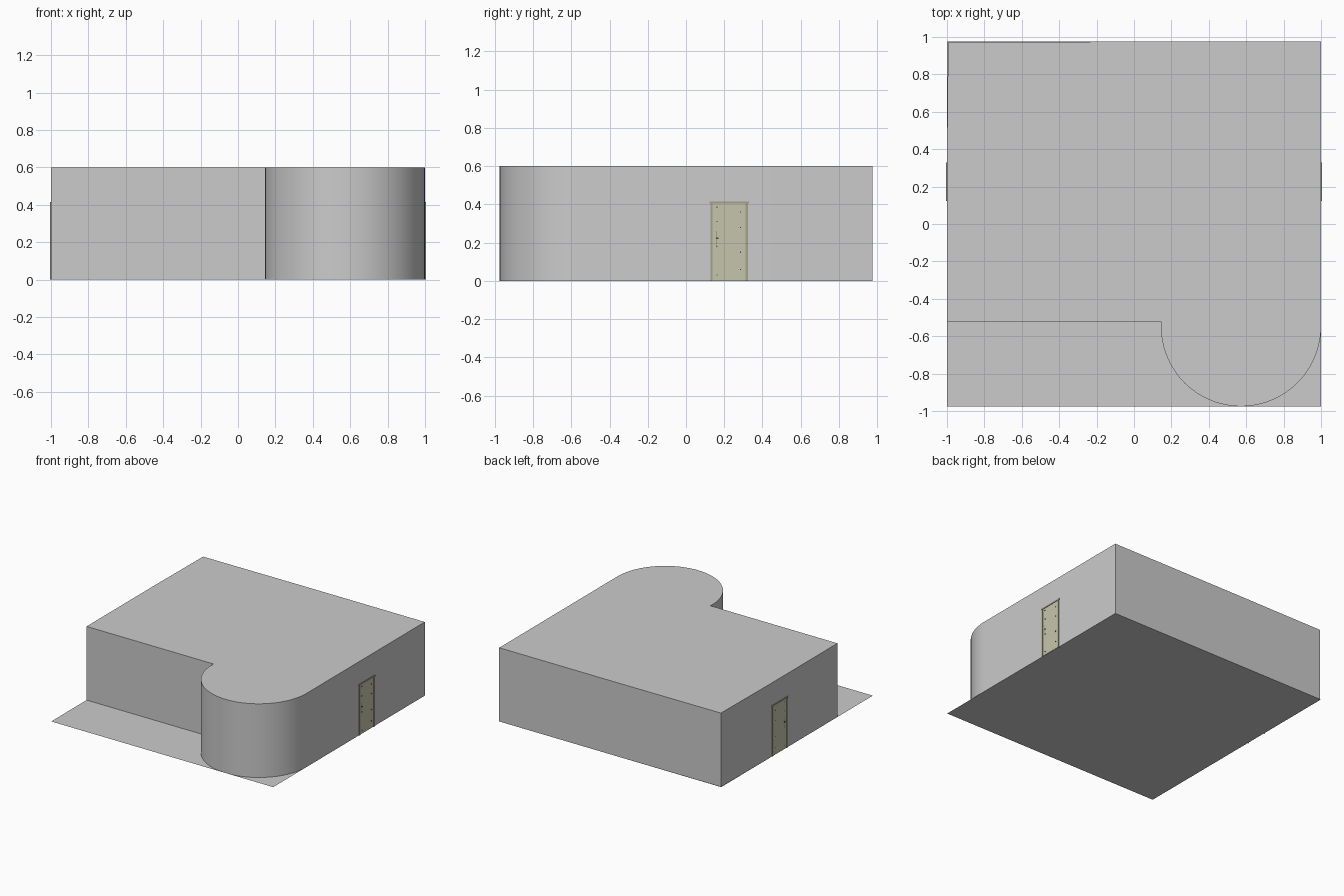
import bpy, bmesh, math

if "Cube" in bpy.data.objects:
    bpy.data.objects.remove(bpy.data.objects["Cube"])


def material(name, rgb):
    m = bpy.data.materials.new(name)
    m.diffuse_color = (*rgb, 1)
    m.use_nodes = True
    m.node_tree.nodes["Principled BSDF"].inputs["Base Color"].default_value = m.diffuse_color
    return m


GREY = material("wall grey", (0.6, 0.6, 0.6))
BEIGE = material("door beige", (0.56, 0.56, 0.42))
OLIVE = material("frame olive", (0.36, 0.36, 0.25))
DARK = material("hardware dark", (0.06, 0.06, 0.05))


def finish(name, bm, mat):
    me = bpy.data.meshes.new(name)
    bm.to_mesh(me)
    bm.free()
    me.materials.append(mat)
    ob = bpy.data.objects.new(name, me)
    bpy.context.collection.objects.link(ob)
    return ob


def box(name, lo, hi, mat):
    bm = bmesh.new()
    bmesh.ops.create_cube(bm, size=1)
    for v in bm.verts:
        v.co = [(a + b) / 2 + c * (b - a) for a, b, c in zip(lo, hi, v.co)]
    return finish(name, bm, mat)


# Ground slab: a single flat sheet
bm = bmesh.new()
bm.faces.new([bm.verts.new(p) for p in
              [(-1, -0.975, 0), (1, -0.975, 0), (1, 0.975, 0), (-1, 0.975, 0)]])
finish("ground_sheet", bm, GREY)

# Building: straight walls with a rounded bay at the front right
CX, CY, R, H = 0.572, -0.547, 0.428, 0.6
outline = [(1, 0.975), (-0.1, 0.975), (-0.994, 0.971), (-1, 0.36), (-1, -0.52), (0.145, -0.52)]
outline += [(CX + R * math.cos(a), CY + R * math.sin(a))
            for a in (math.pi * (1 + i / 48) for i in range(49))]
bm = bmesh.new()
low = [bm.verts.new((x, y, 0)) for x, y in outline]
top = [bm.verts.new((x, y, H)) for x, y in outline]
bm.faces.new(top)
for i in range(len(low)):
    j = (i + 1) % len(low)
    bm.faces.new((low[i], low[j], top[j], top[i]))
bmesh.ops.recalc_face_normals(bm, faces=bm.faces)
building = finish("building", bm, GREY)
bpy.context.view_layer.objects.active = building
building.select_set(True)
bpy.ops.object.shade_smooth_by_angle(angle=math.radians(30))

# Matching doors on the left and right walls
for side, s in (("right", 1), ("left", -1)):
    def plate(part, y0, y1, z0, z1, depth, mat):
        xs = sorted((s * 0.98, s * (1 + depth)))
        box(f"{side}_{part}", (xs[0], y0, z0), (xs[1], y1, z1), mat)

    plate("door_leaf", 0.135, 0.315, 0.002, 0.405, 0.002, BEIGE)
    plate("door_jamb_front", 0.127, 0.138, 0, 0.41, 0.005, OLIVE)
    plate("door_jamb_back", 0.312, 0.324, 0, 0.41, 0.005, OLIVE)
    plate("door_header", 0.122, 0.33, 0.404, 0.416, 0.006, OLIVE)
    plate("lock_plate", 0.157, 0.163, 0.175, 0.26, 0.003, OLIVE)
    plate("door_handle", 0.158, 0.17, 0.218, 0.226, 0.006, DARK)
    for i, z in enumerate((0.03, 0.18, 0.31, 0.385)):
        plate(f"lock_stud_{i}", 0.159, 0.165, z - 0.003, z + 0.003, 0.004, DARK)
    for i, z in enumerate((0.06, 0.15, 0.28, 0.36)):
        plate(f"hinge_stud_{i}", 0.282, 0.288, z - 0.003, z + 0.003, 0.004, DARK)
